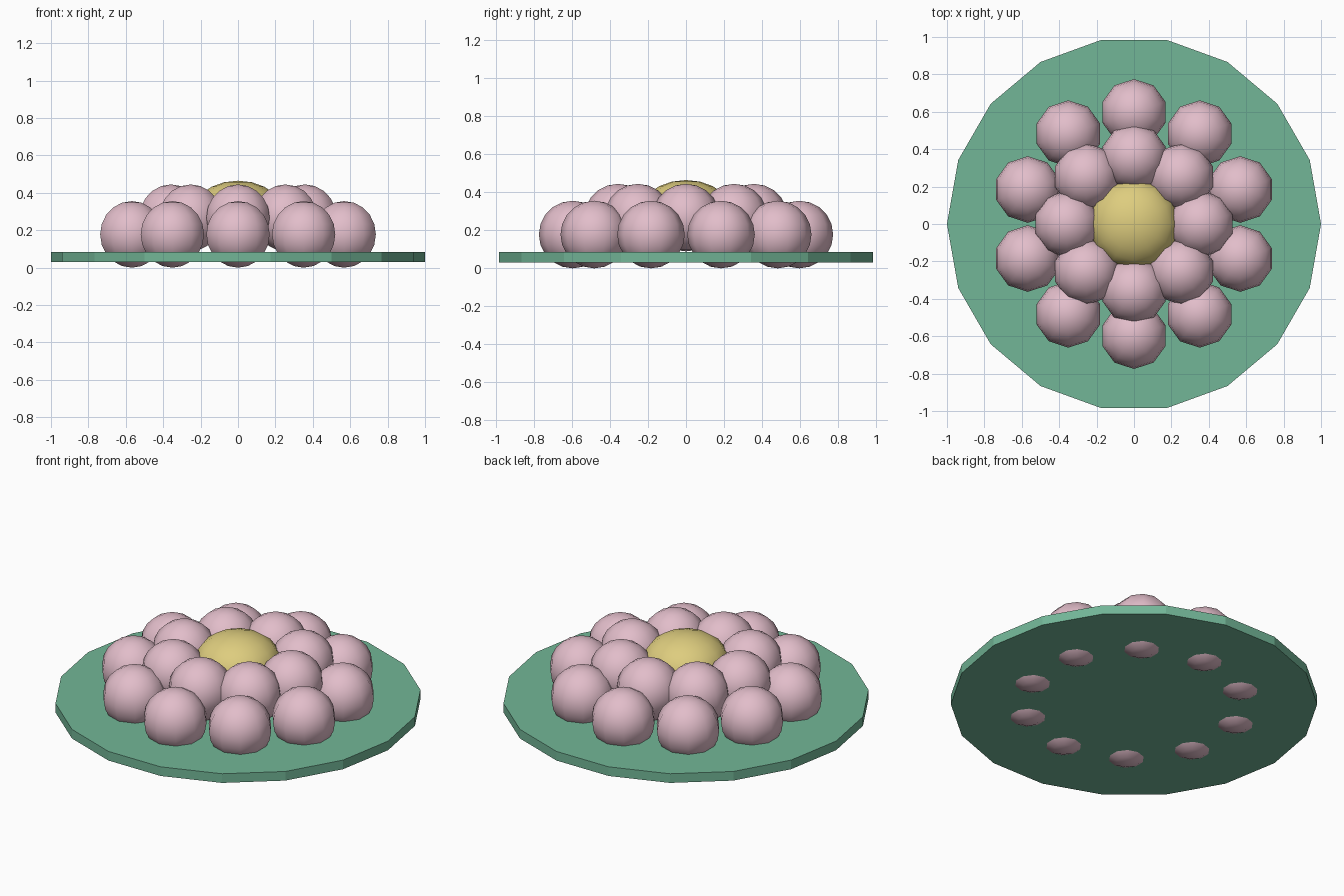
import bpy, math

if "Cube" in bpy.data.objects:
    bpy.data.objects.remove(bpy.data.objects["Cube"])

def material(name, rgb):
    m = bpy.data.materials.new(name)
    m.diffuse_color = (*rgb, 1)
    m.use_nodes = True
    m.node_tree.nodes["Principled BSDF"].inputs["Base Color"].default_value = m.diffuse_color
    return m

GREEN = material("leaf green", (0.17, 0.47, 0.31))
PINK = material("petal pink", (0.76, 0.51, 0.59))
YELLOW = material("centre yellow", (0.73, 0.61, 0.21))

def finish(name, mat, smooth):
    ob = bpy.context.object
    ob.name = name
    ob.data.materials.append(mat)
    if smooth:
        bpy.ops.object.shade_smooth()
    return ob

def ball(name, loc, r, mat, segments=10, rings=10, squash=1.0):
    bpy.ops.mesh.primitive_uv_sphere_add(segments=segments, ring_count=rings,
                                         radius=r, location=loc)
    bpy.context.object.scale.z = squash
    return finish(name, mat, True)

def petal_ring(name, count, radius, z, r):
    for i in range(count):
        a = math.pi / 2 + math.tau * i / count
        ball(f"{name}_{i + 1}", (radius * math.cos(a), radius * math.sin(a), z), r, PINK)

# Flat 18-sided leaf with a corner on +x
bpy.ops.mesh.primitive_cylinder_add(vertices=18, radius=1, depth=0.055,
                                    location=(0, 0, 0.0575),
                                    rotation=(0, 0, math.pi / 2))
finish("leaf_pad", GREEN, False)

# Two rings of round petals; the outer ones poke through the leaf
petal_ring("outer_petal", 10, 0.597, 0.178, 0.178)
petal_ring("inner_petal", 8, 0.358, 0.267, 0.178)

# Flattened dome in the middle
ball("flower_centre", (0, 0, 0.297), 0.24, YELLOW, 12, 10, 0.7)
